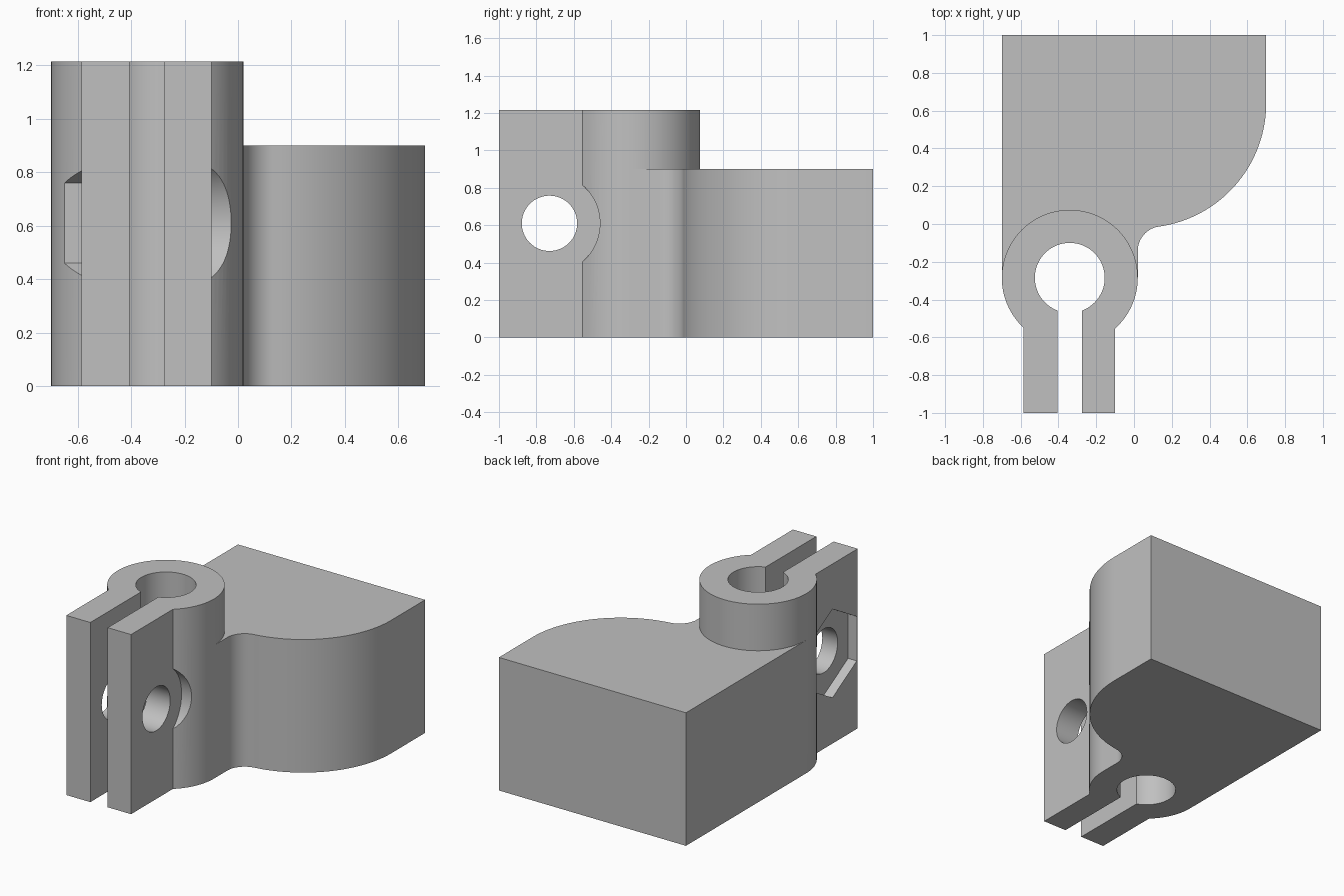
import bpy, bmesh, math

if "Cube" in bpy.data.objects:
    bpy.data.objects.remove(bpy.data.objects["Cube"])

HEIGHT, BLOCK_H = 1.215, 0.90
CX, CY, RING_R, BORE_R = -0.34, -0.285, 0.36, 0.185   # clamp ring
BOLT_Y, BOLT_Z = -0.73, 0.61                          # clamping bolt axis


def arc(cx, cy, r, start, end, n):
    """Points on an arc, angles in degrees, both ends included."""
    angles = [math.radians(start + (end - start) * i / n) for i in range(n + 1)]
    return [(cx + r * math.cos(a), cy + r * math.sin(a)) for a in angles]


def circle(cx, cy, r, n=96, start=0):
    return arc(cx, cy, r, start, start + 360, n)[:-1]


def rect(x0, y0, x1, y1):
    return [(x0, y0), (x1, y0), (x1, y1), (x0, y1)]


def prism(name, pts, lo, hi, axis="z"):
    """Extrude a profile along z (profile in x,y) or x (profile in y,z)."""
    place = (lambda p, t: (p[0], p[1], t)) if axis == "z" else (lambda p, t: (t, p[0], p[1]))
    bm = bmesh.new()
    face = bm.faces.new([bm.verts.new(place(p, lo)) for p in pts])
    ext = bmesh.ops.extrude_face_region(bm, geom=[face])
    move = (0, 0, hi - lo) if axis == "z" else (hi - lo, 0, 0)
    verts = [v for v in ext["geom"] if isinstance(v, bmesh.types.BMVert)]
    bmesh.ops.translate(bm, vec=move, verts=verts)
    bmesh.ops.recalc_face_normals(bm, faces=bm.faces)
    mesh = bpy.data.meshes.new(name)
    bm.to_mesh(mesh)
    bm.free()
    obj = bpy.data.objects.new(name, mesh)
    bpy.context.collection.objects.link(obj)
    return obj


def combine(target, other, operation):
    """Apply a boolean and remove the helper object."""
    bpy.context.view_layer.objects.active = target
    mod = target.modifiers.new("boolean", "BOOLEAN")
    mod.operation, mod.solver, mod.object = operation, "EXACT", other
    bpy.ops.object.modifier_apply(modifier=mod.name)
    bpy.data.objects.remove(other, do_unlink=True)


# Mounting block: square back, large rounded corner and concave fillet
BIG_X, BIG_Y, BIG_R, FIL_R = 0.04, 0.64, 0.66, 0.13
fil_x = CX + RING_R + FIL_R
fil_y = BIG_Y - math.sqrt((BIG_R + FIL_R) ** 2 - (fil_x - BIG_X) ** 2)
tangent = math.degrees(math.atan2(fil_y - BIG_Y, fil_x - BIG_X))
outline = [(CX - RING_R, CY), (CX - RING_R, 1.0), (0.70, 1.0)]
outline += arc(BIG_X, BIG_Y, BIG_R, 0, tangent, 40)
outline += arc(fil_x, fil_y, FIL_R, tangent + 180, 180, 16)[1:]
outline += [(CX + RING_R, CY)]
block = prism("clamp_block", outline, 0, BLOCK_H)

# Clamp ring and the pair of jaws
combine(block, prism("ring", circle(CX, CY, RING_R), 0, HEIGHT), "UNION")
combine(block, prism("jaws", rect(-0.585, -1.0, -0.10, CY), 0, HEIGHT), "UNION")

# Bore, slot, bolt hole, bolt head clearance, hexagonal nut pocket
cutters = [
    prism("bore", circle(CX, CY, BORE_R, 64), -0.1, 1.4),
    prism("slot", rect(-0.405, -1.1, -0.275, CY), -0.1, 1.4),
    prism("bolt_hole", circle(BOLT_Y, BOLT_Z, 0.148, 64), -0.9, 0.3, "x"),
    prism("head_clearance", circle(BOLT_Y, BOLT_Z, 0.27), -0.10, 0.3, "x"),
    prism("nut_pocket", circle(BOLT_Y, BOLT_Z, 0.30, 6, 30), -0.9, -0.52, "x"),
]
for cutter in cutters:
    combine(block, cutter, "DIFFERENCE")

# Single grey finish, smooth curves with sharp edges
grey = bpy.data.materials.new("grey")
grey.diffuse_color = (0.53, 0.53, 0.53, 1)
grey.use_nodes = True
grey.node_tree.nodes["Principled BSDF"].inputs["Base Color"].default_value = grey.diffuse_color
block.data.materials.clear()
block.data.materials.append(grey)
bpy.ops.object.select_all(action="DESELECT")
block.select_set(True)
bpy.context.view_layer.objects.active = block
bpy.ops.object.shade_smooth_by_angle(angle=math.radians(25))
